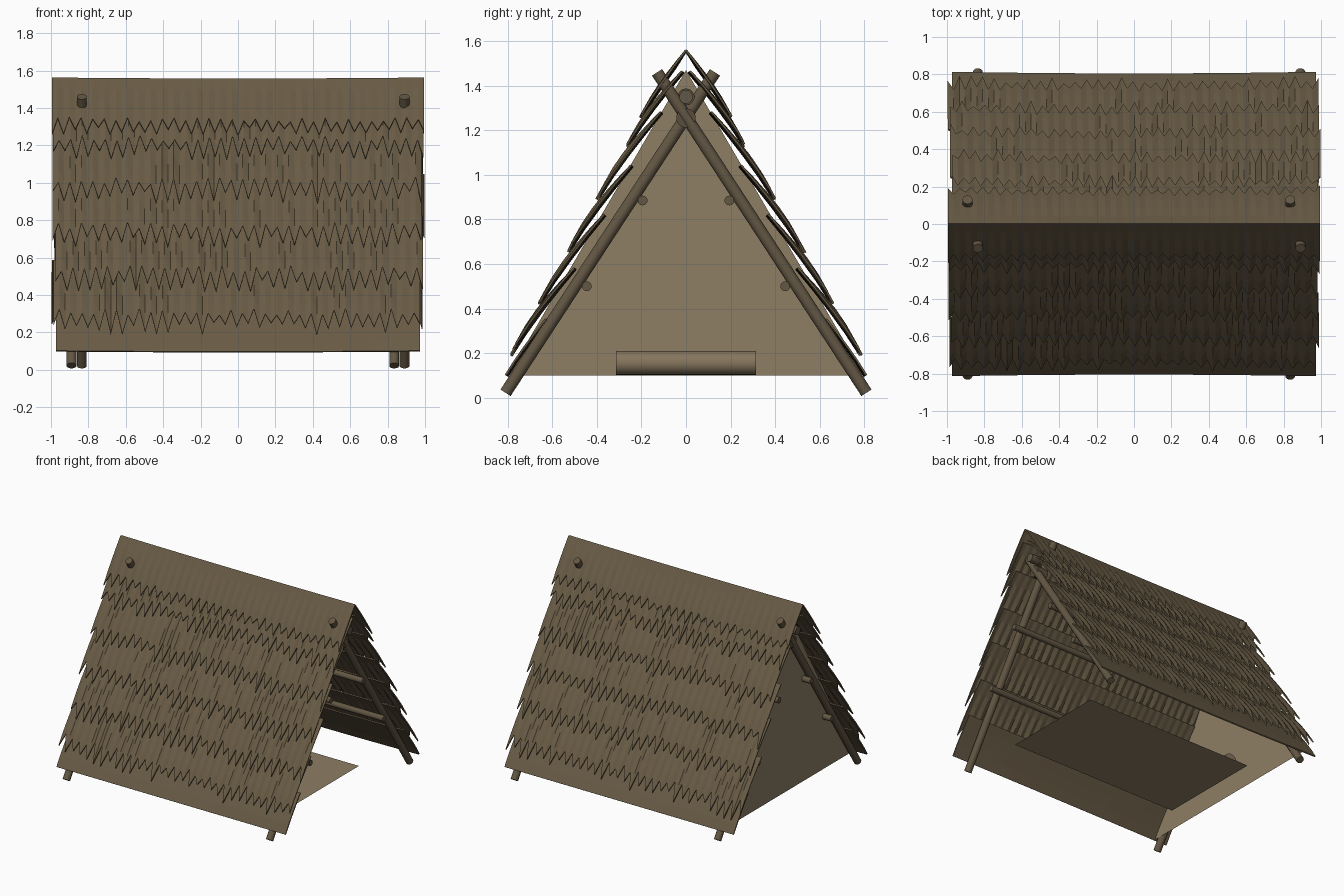
import bpy, bmesh, math, random
from mathutils import Vector

random.seed(4)
cube = bpy.data.objects.get("Cube")
if cube:
    bpy.data.objects.remove(cube)


def material(name, rgb):
    m = bpy.data.materials.new(name)
    m.use_nodes = True
    m.diffuse_color = (*rgb, 1)
    m.node_tree.nodes["Principled BSDF"].inputs["Base Color"].default_value = (*rgb, 1)
    return m


THATCH = material("thatch brown", (0.14, 0.105, 0.06))
WOOD = material("pole brown", (0.125, 0.095, 0.058))
CLOTH = material("tan cloth", (0.27, 0.21, 0.13))
ROLL = material("bedroll tan", (0.235, 0.18, 0.11))
ROPE = material("dark rope", (0.1, 0.075, 0.045))

BASE, RIDGE, HALF = 0.1, 1.56, 0.81
NORMAL = Vector((0, RIDGE - BASE, HALF)).normalized()


def finish(name, bm, mat, smooth=False):
    bmesh.ops.recalc_face_normals(bm, faces=bm.faces)
    mesh = bpy.data.meshes.new(name)
    bm.to_mesh(mesh)
    bm.free()
    obj = bpy.data.objects.new(name, mesh)
    bpy.context.collection.objects.link(obj)
    mesh.materials.append(mat)
    if smooth:
        bpy.ops.object.select_all(action="DESELECT")
        obj.select_set(True)
        bpy.context.view_layer.objects.active = obj
        bpy.ops.object.shade_smooth_by_angle(angle=math.radians(40))
    return obj


def rod(name, start, end, radius, mat=WOOD, sides=14):
    a, b = Vector(start), Vector(end)
    bm = bmesh.new()
    bmesh.ops.create_cone(bm, cap_ends=True, segments=sides, radius1=radius,
                          radius2=radius, depth=(b - a).length)
    bm.transform((b - a).to_track_quat("Z", "Y").to_matrix().to_4x4())
    bmesh.ops.translate(bm, vec=(a + b) / 2, verts=bm.verts)
    return finish(name, bm, mat, True)


def polygon(name, points, mat):
    bm = bmesh.new()
    bm.faces.new([bm.verts.new(p) for p in points])
    return finish(name, bm, mat)


def thatch(name, side, low, high, jag, flare, tuck, width, shift):
    """One bowed sheet on a roof slope, with a ragged lower edge."""
    columns, steps = 64, 4
    bm = bmesh.new()
    grid = []
    for i in range(columns + 1):
        u = 2 * i / columns - 1
        edge = low + jag * (random.uniform(0.3, 1.0) if i % 2 else -random.uniform(0.4, 1.7))
        sag = 0.01 * (1 - u * u)
        column = []
        for j in range(steps + 1):
            t = j / steps
            z = edge + (high - edge) * t
            lift = flare + (tuck - flare) * t ** 1.5 - sag
            p = Vector((u * width + shift, HALF * (RIDGE - z) / (RIDGE - BASE), z))
            p += NORMAL * lift
            p.y = max(p.y, 0) * side
            column.append(bm.verts.new(p))
        grid.append(column)
    for a, b in zip(grid, grid[1:]):
        for j in range(steps):
            bm.faces.new((a[j], b[j], b[j + 1], a[j + 1]))
    obj = finish(name, bm, THATCH)
    solid = obj.modifiers.new("thickness", "SOLIDIFY")
    solid.thickness = 0.009
    solid.offset = 0


# Overlapping thatch rows: lower edge, upper edge, raggedness, flare, tuck
ROWS = [
    (0.10, 0.37, 0.0, 0.0, -0.035),
    (0.265, 0.60, 0.052, 0.028, -0.035),
    (0.495, 0.84, 0.052, 0.028, -0.035),
    (0.725, 1.06, 0.052, 0.028, -0.035),
    (0.965, 1.30, 0.052, 0.028, -0.035),
    (1.195, 1.48, 0.048, 0.026, -0.03),
    (1.30, RIDGE, 0.035, 0.035, 0.0),
]
for side, label in ((-1, "front"), (1, "back")):
    for k, row in enumerate(ROWS):
        width = 0.972 if k == 0 else 0.995 if k == 6 else random.uniform(0.978, 0.99)
        shift = 0 if k in (0, 6) else random.uniform(-0.008, 0.008)
        thatch(f"{label}_thatch_row_{k + 1}", side, *row, width, shift)

# Crossed end poles with rope at the crossing and round the ridge pole
for end, label in ((-1, "right"), (1, "left")):
    for side, name in ((-1, "front"), (1, "back")):
        x = 0.89 if side == end else 0.835
        rod(f"{label}_{name}_pole", (end * x, side * 0.81, 0.022),
            (end * x, -side * 0.13, 1.46), 0.027)
    rod(f"{label}_crossing_rope", (end * 0.82, 0, 1.255), (end * 0.91, 0, 1.255), 0.044, ROPE)
    rod(f"{label}_ridge_rope", (end * 0.84, 0, 1.35), (end * 0.88, 0, 1.35), 0.038, ROPE)

# Lengthwise poles
rod("ridge_pole", (-0.95, 0, 1.35), (0.95, 0, 1.35), 0.031)
for side, label in ((-1, "front"), (1, "back")):
    for y, z, level in ((0.195, 0.885, "upper"), (0.445, 0.5, "lower")):
        rod(f"{label}_{level}_purlin", (-0.93, side * y, z), (0.93, side * y, z), 0.022)

# Closed end wall, sleeping mat and bedroll
polygon("end_wall", [(-0.862, -0.8, BASE), (-0.862, 0.8, BASE), (-0.862, 0, 1.47)], CLOTH)
polygon("sleeping_mat", [(-0.69, -0.41, BASE), (0.74, -0.41, BASE),
                         (0.74, 0.41, BASE), (-0.69, 0.41, BASE)], CLOTH)
rod("bedroll", (-0.62, -0.315, 0.156), (-0.62, 0.315, 0.156), 0.054, ROLL, 20)
